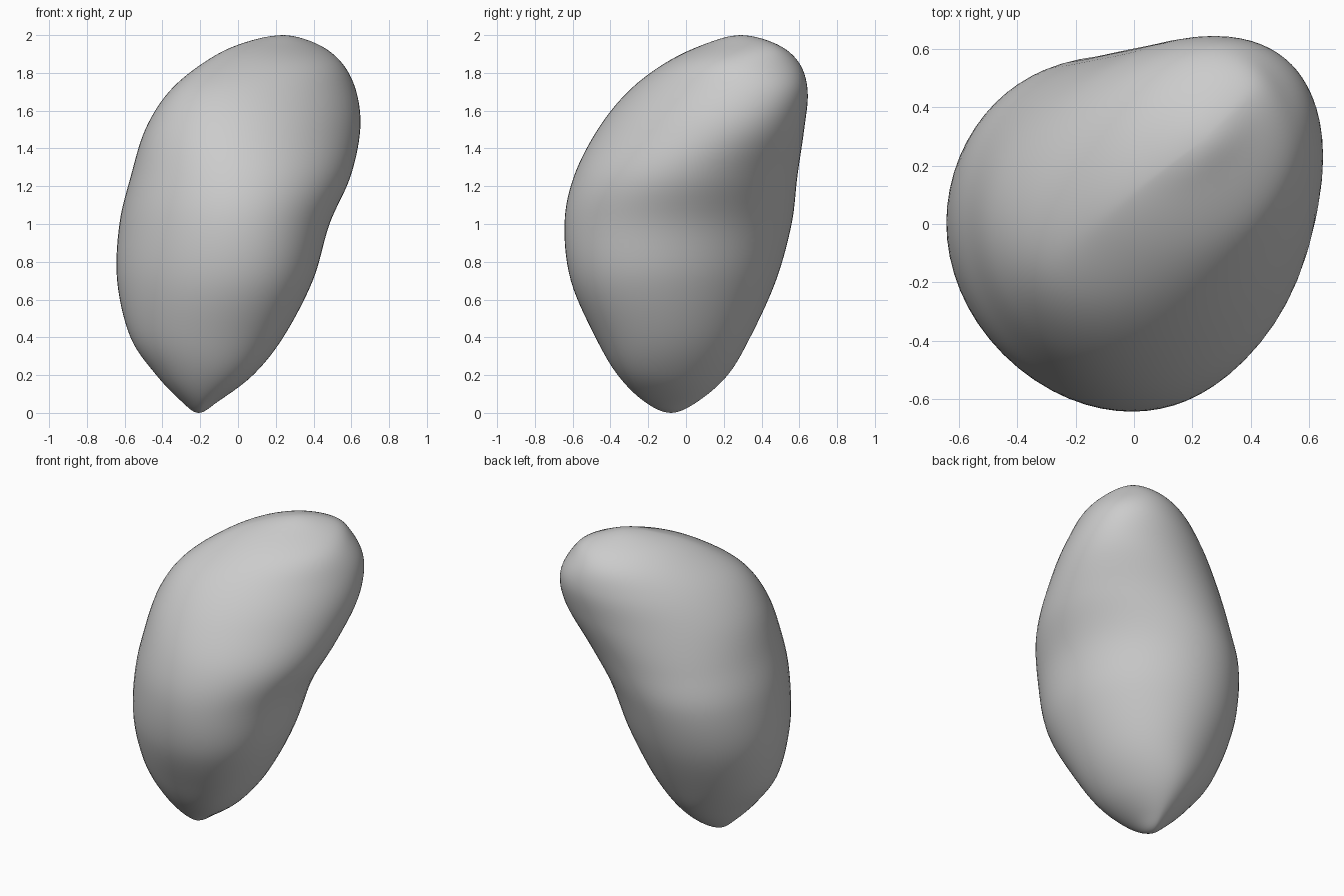
import bpy, bmesh, math

if "Cube" in bpy.data.objects:
    bpy.data.objects.remove(bpy.data.objects["Cube"])

SEG, SUB = 64, 7
ANG = [k * math.pi / 4 for k in range(8)]

# Outline reach of horizontal sections: height, then reach at 0, 45 ... 315 degrees
SECTIONS = [
    (0.06, -.12, -.06, .05, .21, .29, .32, .21, .05),
    (0.20, .06, .10, .21, .35, .42, .46, .34, .25),
    (0.40, .22, .24, .33, .48, .56, .57, .46, .40),
    (0.70, .385, .375, .47, .60, .635, .635, .60, .55),
    (1.00, .475, .48, .55, .64, .62, .635, .635, .60),
    (1.25, .585, .61, .575, .60, .555, .59, .585, .60),
    (1.50, .635, .745, .61, .53, .48, .50, .46, .51),
    (1.70, .62, .775, .64, .44, .36, .36, .30, .40),
    (1.85, .545, .71, .60, .34, .18, .15, .10, .29),
    (1.95, .43, .60, .49, .20, 0, -.10, -.09, .10),
]


def pole(x, y, z):
    return (z, *[x * math.cos(a) + y * math.sin(a) for a in ANG])


def ghost(p, ring):
    # mirrored section beyond a pole, so the tip comes out round
    return (ring[0], *[2 * a - b for a, b in zip(p[1:], ring[1:])])


def catmull(p0, p1, p2, p3, t):
    return [0.5 * (2 * b + (c - a) * t + (2 * a - 5 * b + 4 * c - d) * t * t
                   + (3 * b - a - 3 * c + d) * t ** 3)
            for a, b, c, d in zip(p0, p1, p2, p3)]


def section_points(row):
    # smooth closed curve whose outline reaches match the eight values
    z, h = row[0], row[1:]
    mean = sum(h) / 8
    co = []
    for n in (1, 2, 3):
        w = 0.6 if n == 3 else 1.0
        co.append((n, w * sum(v * math.cos(n * a) for v, a in zip(h, ANG)) / 4,
                   w * sum(v * math.sin(n * a) for v, a in zip(h, ANG)) / 4))
    pts = []
    for i in range(SEG):
        t = 2 * math.pi * i / SEG
        r = mean + sum(a * math.cos(n * t) + b * math.sin(n * t) for n, a, b in co)
        d = sum(n * (b * math.cos(n * t) - a * math.sin(n * t)) for n, a, b in co)
        pts.append((r * math.cos(t) - d * math.sin(t),
                    r * math.sin(t) + d * math.cos(t), z))
    return pts


# Loft the pebble from tip to tip
low, high = (-.21, -.08, 0), (.24, .29, 2)
rows = [pole(*low), *SECTIONS, pole(*high)]
rows = [ghost(rows[0], rows[1]), *rows, ghost(rows[-1], rows[-2])]
bm = bmesh.new()
rings = []
for k in range(1, len(rows) - 2):
    for s in range(SUB):
        if k == 1 and s == 0:
            continue
        row = catmull(*rows[k - 1:k + 3], s / SUB)
        rings.append([bm.verts.new(p) for p in section_points(row)])
bottom, top = bm.verts.new(low), bm.verts.new(high)
for i in range(SEG):
    j = (i + 1) % SEG
    bm.faces.new((bottom, rings[0][j], rings[0][i]))
    bm.faces.new((top, rings[-1][i], rings[-1][j]))
    for a, b in zip(rings, rings[1:]):
        bm.faces.new((a[i], a[j], b[j], b[i]))
bmesh.ops.smooth_vert(bm, verts=[v for v in bm.verts if v not in (bottom, top)],
                      factor=0.5, use_axis_x=True, use_axis_y=True, use_axis_z=True)
bmesh.ops.recalc_face_normals(bm, faces=bm.faces)
for f in bm.faces:
    f.smooth = True

mesh = bpy.data.meshes.new("pebble")
bm.to_mesh(mesh)
bm.free()
bpy.context.collection.objects.link(bpy.data.objects.new("pebble", mesh))
